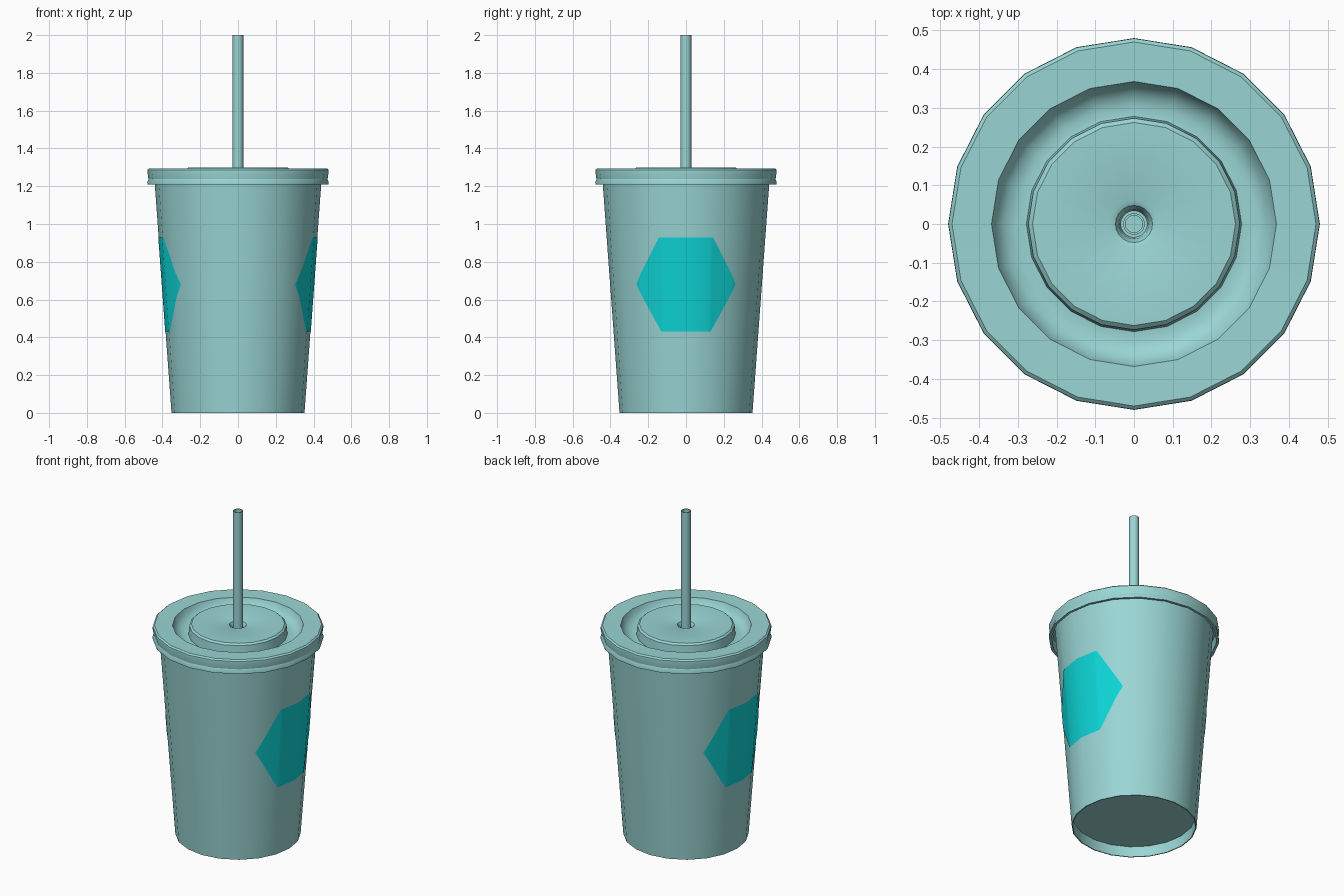
import bpy
import bmesh
from math import sin, cos, radians, pi

cube = bpy.data.objects.get("Cube")
if cube:
    bpy.data.objects.remove(cube)


def make_material(name, colour):
    mat = bpy.data.materials.new(name)
    mat.use_nodes = True
    mat.diffuse_color = (*colour, 1)
    mat.node_tree.nodes["Principled BSDF"].inputs["Base Color"].default_value = (*colour, 1)
    return mat


pale_teal = make_material("pale teal", (0.32, 0.67, 0.66))
bright_teal = make_material("bright teal", (0.004, 0.66, 0.67))


def finish(bm, name, mat):
    mesh = bpy.data.meshes.new(name)
    bm.to_mesh(mesh)
    bm.free()
    obj = bpy.data.objects.new(name, mesh)
    bpy.context.collection.objects.link(obj)
    mesh.materials.append(mat)
    bpy.ops.object.select_all(action='DESELECT')
    obj.select_set(True)
    bpy.context.view_layer.objects.active = obj
    bpy.ops.object.shade_smooth_by_angle(angle=radians(30))
    return obj


def lathe(name, profile, sides, mat, closed=False):
    """Revolve (radius, height) points; outer walls run upwards."""
    bm = bmesh.new()
    rings = [[bm.verts.new((r * cos(2 * pi * k / sides), r * sin(2 * pi * k / sides), z))
              for k in range(sides)] for r, z in profile]
    pairs = list(zip(rings, rings[1:]))
    if closed:
        pairs.append((rings[-1], rings[0]))
    for low, high in pairs:
        for k in range(sides):
            n = (k + 1) % sides
            bm.faces.new((low[k], low[n], high[n], high[k]))
    bmesh.ops.remove_doubles(bm, verts=bm.verts, dist=1e-5)
    return finish(bm, name, mat)


SIDES = 20
BASE_R, TOP_R, CUP_TOP = 0.352, 0.445, 1.27

# Tapered cup with a recessed floor and an inner wall
lathe("cup", [(0, 0.065), (0.346, 0.065), (0.346, 0), (BASE_R, 0), (TOP_R, CUP_TOP),
              (0.435, CUP_TOP), (0.345, 0.08), (0, 0.08)], SIDES, pale_teal)

# Lid: skirt, flat rim, rounded groove, raised disc and dimple around the straw
lathe("lid", [(0.43, 1.27), (0.462, 1.27), (0.465, 1.21), (0.48, 1.21), (0.48, 1.222),
              (0.474, 1.237), (0.48, 1.275), (0.479, 1.287), (0.47, 1.295), (0.368, 1.293),
              (0.358, 1.265), (0.335, 1.242), (0.305, 1.232), (0.278, 1.235),
              (0.273, 1.29), (0.262, 1.30), (0.062, 1.30), (0.048, 1.294),
              (0.038, 1.275), (0.034, 1.24)], SIDES, pale_teal)

# Hollow drinking straw
lathe("straw", [(0.022, 0.1), (0.028, 0.1), (0.028, 2.0), (0.022, 2.0)], 16,
      pale_teal, closed=True)


def cup_point(angle, z, lift=0.002):
    """Point just outside the faceted cup wall."""
    facet = 360 / SIDES
    ring = BASE_R + (TOP_R - BASE_R) * z / CUP_TOP
    r = ring * cos(radians(facet / 2)) / cos(radians(angle % facet - facet / 2)) + lift
    return r * cos(radians(angle)), r * sin(radians(angle)), z


# Hexagonal panels wrapped round the left and right of the cup
MID_Z, HALF_H, CORNER, TIP = 0.68, 0.248, 20, 41
for name, centre in (("left_panel", 0), ("right_panel", 180)):
    bm = bmesh.new()
    columns = []
    for a in (-TIP, -36, -CORNER, -18, 0, 18, CORNER, 36, TIP):
        h = HALF_H * min(1, (TIP - abs(a)) / (TIP - CORNER))
        columns.append([bm.verts.new(cup_point(centre + a, MID_Z + s * h)) for s in (-1, 1)])
    for (a0, a1), (b0, b1) in zip(columns, columns[1:]):
        bm.faces.new((a0, b0, b1, a1))
    bmesh.ops.remove_doubles(bm, verts=bm.verts, dist=1e-5)
    finish(bm, name, bright_teal)
